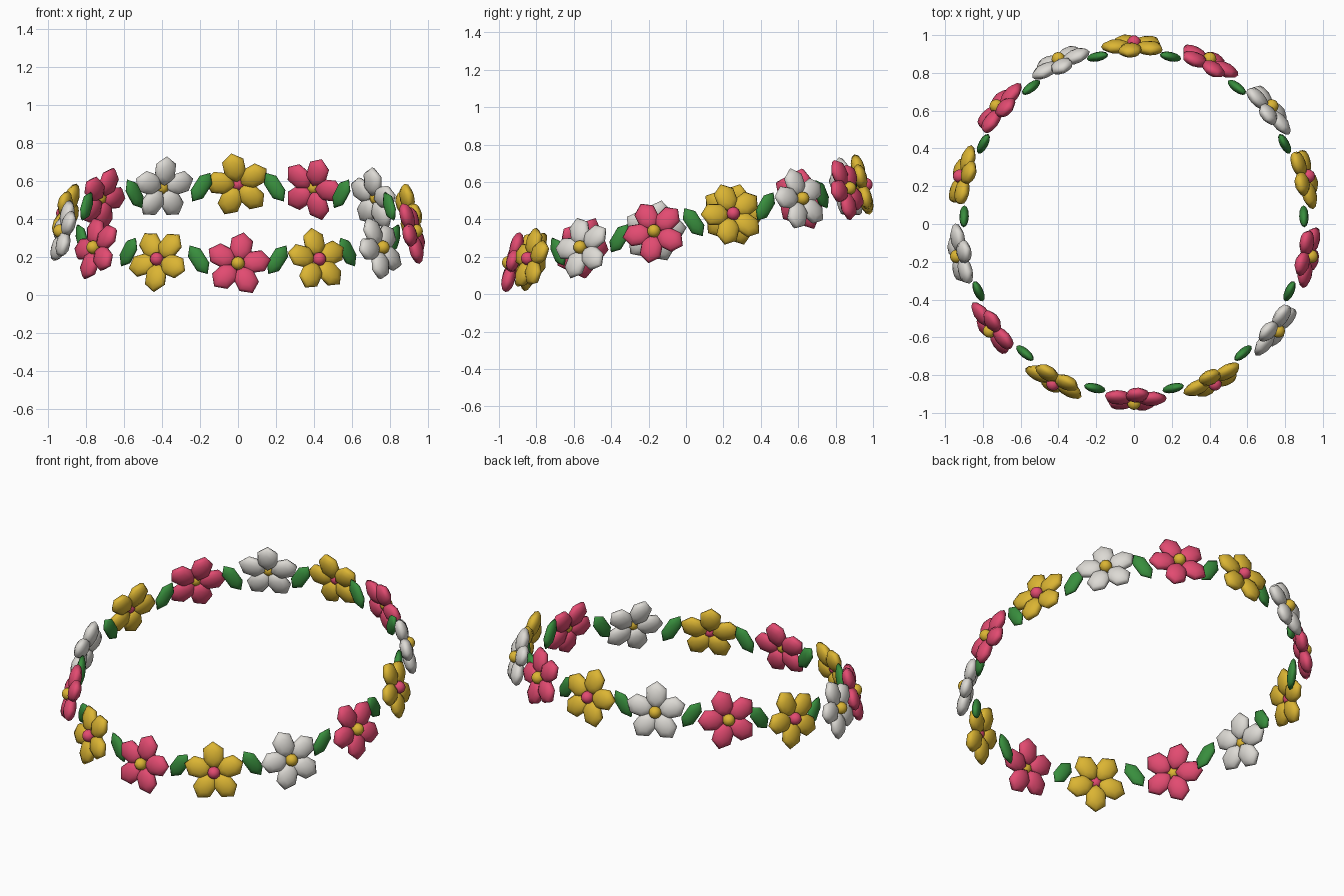
import bpy, bmesh, math
from mathutils import Matrix, Vector

cube = bpy.data.objects.get("Cube")
if cube:
    bpy.data.objects.remove(cube, do_unlink=True)


def material(name, rgb):
    m = bpy.data.materials.new(name)
    m.use_nodes = True
    m.diffuse_color = (*rgb, 1)
    m.node_tree.nodes["Principled BSDF"].inputs["Base Color"].default_value = (*rgb, 1)
    return m


PINK = material("pink", (0.76, 0.07, 0.165))
YELLOW = material("yellow", (0.71, 0.46, 0.033))
WHITE = material("white", (0.72, 0.70, 0.66))
GREEN = material("leaf green", (0.04, 0.27, 0.047))

COUNT = 14
LEAN = math.radians(14)
# Turn of each bloom about its own centre, in degrees
ROLLS = [-10, 5, 20, 28, 18, 12, 24, -12, 0, 15, 18, 10, 20, 34]


def ellipsoid(bm, segments, rings, matrix):
    bmesh.ops.create_uvsphere(bm, u_segments=segments, v_segments=rings,
                              radius=1, matrix=matrix)


def finish(bm, name, mat, matrix):
    mesh = bpy.data.meshes.new(name)
    bm.to_mesh(mesh)
    bm.free()
    mesh.materials.append(mat)
    for p in mesh.polygons:
        p.use_smooth = True
    ob = bpy.data.objects.new(name, mesh)
    ob.matrix_world = matrix
    bpy.context.collection.objects.link(ob)


def ring_frame(step, radius, lean):
    """Frame on the tilted ring: x along the ring, y up, z outward."""
    a = -math.pi / 2 + step * math.tau / COUNT
    a += 0.037 * math.cos(a)
    c, s = math.cos(a), math.sin(a)
    y = 0.007 + radius * s
    tangent = Vector((-s, c, 0))
    normal = Vector((c * math.cos(lean), s * math.cos(lean), math.sin(lean)))
    rot = Matrix((tangent, normal.cross(tangent), normal)).transposed().to_4x4()
    return Matrix.Translation((radius * c, y, 0.376 + 0.218 * y)) @ rot


flat_ends = Matrix.Rotation(math.pi / 6, 4, "Z")

for i in range(COUNT):
    # Bloom: five plump petals around a round centre
    frame = ring_frame(i, 0.957, LEAN)
    petal_mat = (PINK, YELLOW, WHITE)[i % 3]
    bm = bmesh.new()
    for k in range(5):
        turn = math.radians(90 + ROLLS[i] + 72 * k)
        ellipsoid(bm, 6, 6, Matrix.Rotation(turn, 4, "Z")
                  @ Matrix.Translation((0.094, 0, -0.022))
                  @ Matrix.Diagonal((0.081, 0.066, 0.036, 1)) @ flat_ends)
    finish(bm, f"petals_{i + 1}", petal_mat, frame)

    bm = bmesh.new()
    ellipsoid(bm, 12, 8, Matrix.Translation((0, 0, -0.002)) @ Matrix.Scale(0.036, 4))
    finish(bm, f"flower_centre_{i + 1}", PINK if petal_mat is YELLOW else YELLOW, frame)

    # Leaf between blooms, slanting alternately
    slant = math.radians(57 if i % 2 == 0 else -57)
    bm = bmesh.new()
    ellipsoid(bm, 6, 6, Matrix.Rotation(slant, 4, "Z")
              @ Matrix.Diagonal((0.09, 0.046, 0.025, 1)) @ flat_ends)
    finish(bm, f"leaf_{i + 1}", GREEN, ring_frame(i + 0.5, 0.9, 0))
